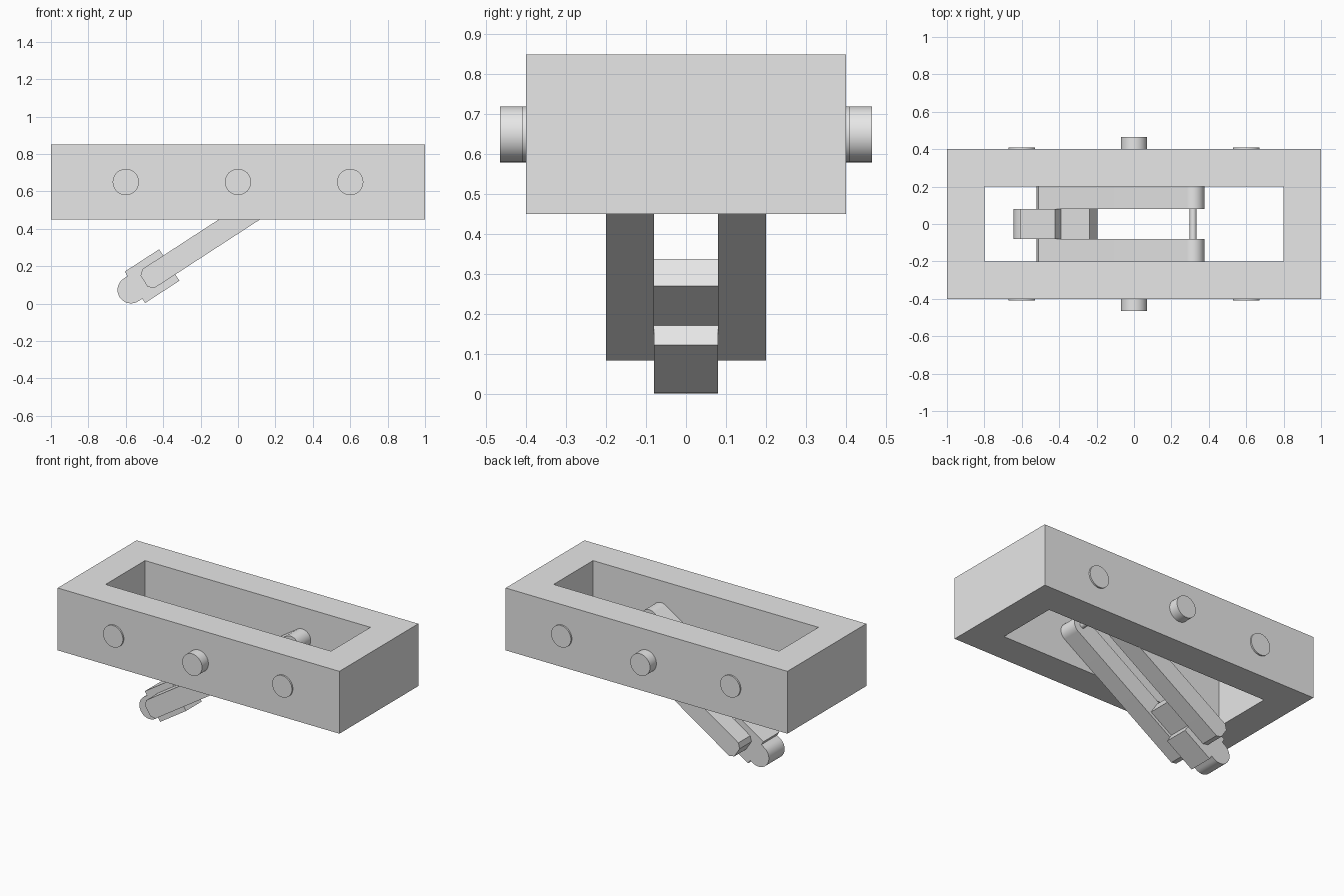
import bpy, bmesh
from math import sin, cos, pi, radians
from mathutils import Matrix

cube = bpy.data.objects.get("Cube")
if cube:
    bpy.data.objects.remove(cube, do_unlink=True)

grey = bpy.data.materials.new("plain grey")
grey.use_nodes = True
grey.diffuse_color = (0.8, 0.8, 0.8, 1)
grey.node_tree.nodes["Principled BSDF"].inputs["Base Color"].default_value = (0.8, 0.8, 0.8, 1)

PIVOT = (0.316, 0, 0.65)     # hinge of the swinging arms
TILT = radians(-33)


def finish(obj):
    """Give the material and smooth only the round surfaces."""
    obj.data.materials.append(grey)
    bpy.ops.object.select_all(action='DESELECT')
    obj.select_set(True)
    bpy.context.view_layer.objects.active = obj
    for mod in list(obj.modifiers):
        bpy.ops.object.modifier_apply(modifier=mod.name)
    bpy.ops.object.shade_smooth_by_angle(angle=radians(30))
    return obj


def plate(name, points, faces, thickness, location, rotation=(0, 0, 0)):
    """Flat outline thickened evenly to both sides."""
    mesh = bpy.data.meshes.new(name)
    mesh.from_pydata(points, [], faces)
    obj = bpy.data.objects.new(name, mesh)
    bpy.context.collection.objects.link(obj)
    obj.location, obj.rotation_euler = location, rotation
    solid = obj.modifiers.new("thickness", 'SOLIDIFY')
    solid.thickness, solid.offset = thickness, 0
    return finish(obj)


def swing_part(name, profile, y, width):
    """Profile of (distance from hinge, height), laid along the tilted arm."""
    points = [(-a, 0, h) for a, h in profile]
    return plate(name, points, [range(len(points))], width,
                 (PIVOT[0], y, PIVOT[2]), (0, TILT, 0))


def rod(name, radius, length, location):
    """Cylinder along y."""
    bm = bmesh.new()
    bmesh.ops.create_cone(bm, cap_ends=True, segments=48, radius1=radius, radius2=radius,
                          depth=length, matrix=Matrix.Rotation(pi / 2, 4, 'X'))
    mesh = bpy.data.meshes.new(name)
    bm.to_mesh(mesh)
    bm.free()
    obj = bpy.data.objects.new(name, mesh)
    bpy.context.collection.objects.link(obj)
    obj.location = location
    return finish(obj)


def arc(centre, radius, start, end, steps=24):
    angles = [start + (end - start) * i / steps for i in range(steps + 1)]
    return [(centre + radius * cos(t), radius * sin(t)) for t in angles]


# Rectangular frame, open at top and bottom
corners = [(-1, -1), (1, -1), (1, 1), (-1, 1)]
ring = [(x * w, y * d, 0) for w, d in ((1, 0.4), (0.8, 0.2)) for x, y in corners]
plate("frame", ring, [(i, (i + 1) % 4, (i + 1) % 4 + 4, i + 4) for i in range(4)],
      0.4, (0, 0, 0.65))

# Side pins and shallow side discs
for side, label in ((-1, "front"), (1, "back")):
    rod(label + "_centre_pin", 0.07, 0.085, (0, side * 0.4225, 0.65))
    for x, end in ((-0.6, "right"), (0.6, "left")):
        rod(f"{label}_{end}_disc", 0.07, 0.03, (x, side * 0.395, 0.65))

# Twin arms: round at the hinge, chamfered at the lower end
arm = arc(0, 0.06, pi / 2, 3 * pi / 2) + [
    (0.948, -0.06), (0.975, -0.035), (0.975, 0.035), (0.948, 0.06)]
for side, label in ((-1, "front"), (1, "back")):
    swing_part(label + "_arm", arm, side * 0.14, 0.12)

# Hinge pin between the arms
rod("hinge_pin", 0.018, 0.2, PIVOT)

# Latch block held between the arm ends: neck, wide body and round tip
upper = [(0.635, 0.041), (0.815, 0.041), (0.815, 0.1), (1.034, 0.1), (1.034, 0.072)]
lower = [(a, -h) for a, h in upper]
latch = lower + arc(1.059, 0.072, -pi / 2, pi / 2) + upper[::-1]
swing_part("latch_block", latch, 0, 0.16)
